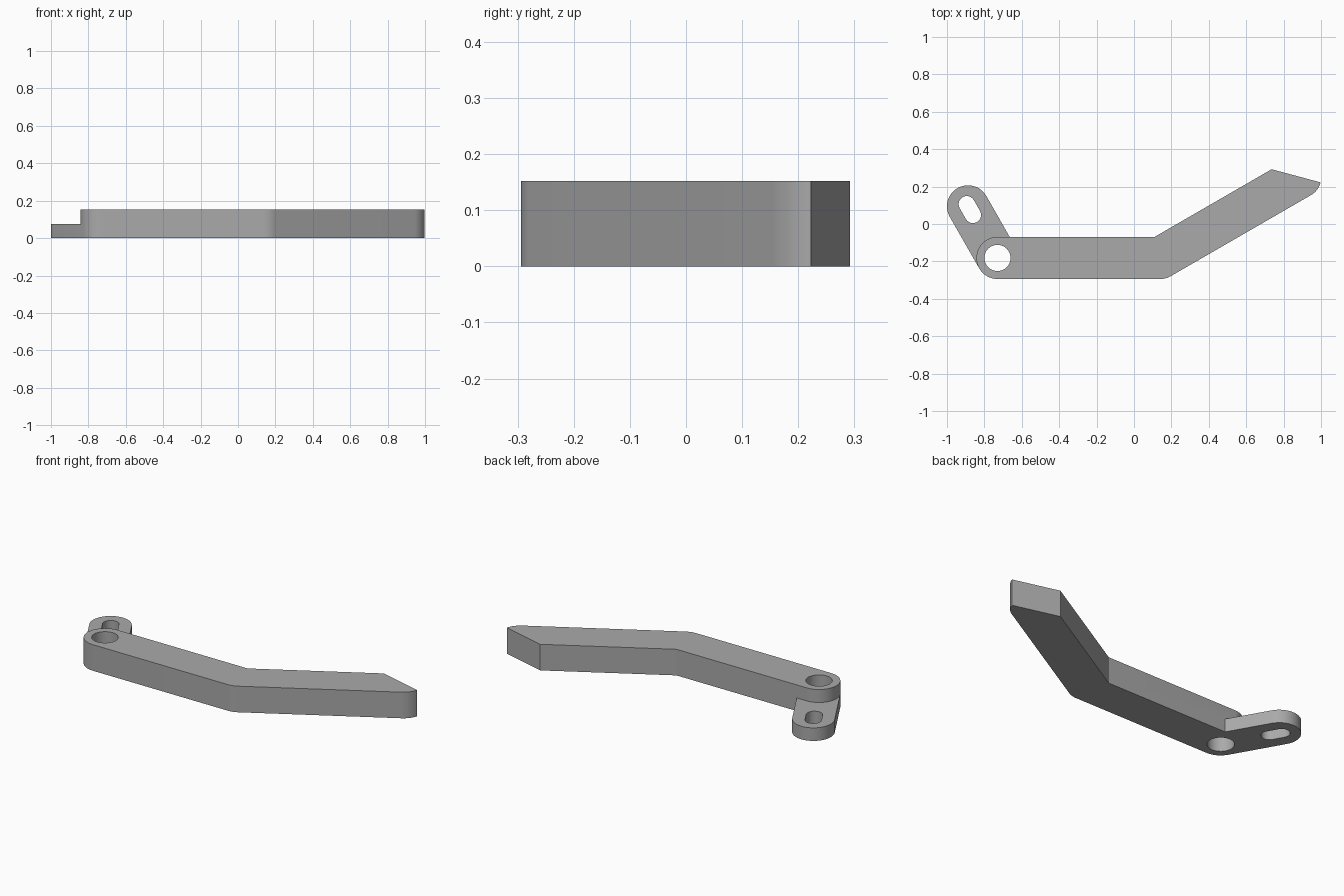
import bpy, bmesh
from math import radians, pi, sin, cos
from mathutils import Vector

cube = bpy.data.objects.get("Cube")
if cube:
    bpy.data.objects.remove(cube, do_unlink=True)

R = 0.1125                      # half width of both arms
THICK, LUG_THICK = 0.152, 0.076
PIVOT = Vector((-0.73, -0.1815))
LUG_END = Vector((-0.8875, 0.0945))
BEND = Vector((0.11, -0.069))   # inner corner of the bend
TIP = Vector((0.8893, 0.2515))  # centre of the rounded tip

grey = bpy.data.materials.new("Grey metal")
grey.use_nodes = True
grey.diffuse_color = (0.4, 0.4, 0.4, 1)
grey.node_tree.nodes["Principled BSDF"].inputs["Base Color"].default_value = (0.4, 0.4, 0.4, 1)


def arc(centre, radius, start, end, steps=16):
    angles = [radians(start + (end - start) * i / steps) for i in range(steps + 1)]
    return [centre + radius * Vector((cos(a), sin(a))) for a in angles]


def stadium(a, b, radius):
    d = b - a
    heading = math_angle(d)
    return arc(a, radius, heading + 90, heading + 270, 24) + arc(b, radius, heading - 90, heading + 90, 24)


def math_angle(d):
    return d.angle_signed(Vector((1, 0))) * 180 / pi


def prism(name, outline, bottom, top):
    bm = bmesh.new()
    face = bm.faces.new([bm.verts.new((p.x, p.y, bottom)) for p in outline])
    walls = bmesh.ops.extrude_face_region(bm, geom=[face])
    moved = [v for v in walls["geom"] if isinstance(v, bmesh.types.BMVert)]
    bmesh.ops.translate(bm, verts=moved, vec=(0, 0, top - bottom))
    bmesh.ops.recalc_face_normals(bm, faces=bm.faces)
    mesh = bpy.data.meshes.new(name)
    bm.to_mesh(mesh)
    bm.free()
    mesh.materials.append(grey)
    obj = bpy.data.objects.new(name, mesh)
    bpy.context.collection.objects.link(obj)
    return obj


def combine(target, tool, operation):
    mod = target.modifiers.new(operation.title(), "BOOLEAN")
    mod.operation, mod.object, mod.solver = operation, tool, "EXACT"
    bpy.context.view_layer.objects.active = target
    bpy.ops.object.modifier_apply(modifier=mod.name)
    bpy.data.objects.remove(tool, do_unlink=True)


# Bent main arm: round pivot end, filleted bend, bevelled tip
slant = Vector((cos(radians(165)), sin(radians(165))))
outline = arc(PIVOT, R, 90, 270, 24)
outline += arc(BEND + Vector((0.03, -R)), R, -90, -60, 8)
outline += arc(TIP, R, -60, -15, 12)
outline += [TIP + slant * R / sin(radians(45)), BEND]
arm = prism("bent_arm", outline, 0, THICK)

# Thinner slotted lug fused to the pivot end
lug = prism("slotted_lug", stadium(PIVOT, LUG_END, R), 0, LUG_THICK)
combine(arm, lug, "UNION")

# Pivot bore and lug slot
bore = prism("pivot_bore_cutter", arc(PIVOT, 0.07, 0, 352.5, 47), -0.1, 0.3)
combine(arm, bore, "DIFFERENCE")
axis = (LUG_END - PIVOT).normalized()
middle = LUG_END - axis * 0.02
slot = prism("slot_cutter", stadium(middle - axis * 0.033, middle + axis * 0.033, 0.0435), -0.1, 0.3)
combine(arm, slot, "DIFFERENCE")

bpy.ops.object.select_all(action="DESELECT")
arm.select_set(True)
bpy.context.view_layer.objects.active = arm
bpy.ops.object.shade_smooth_by_angle(angle=radians(25))
